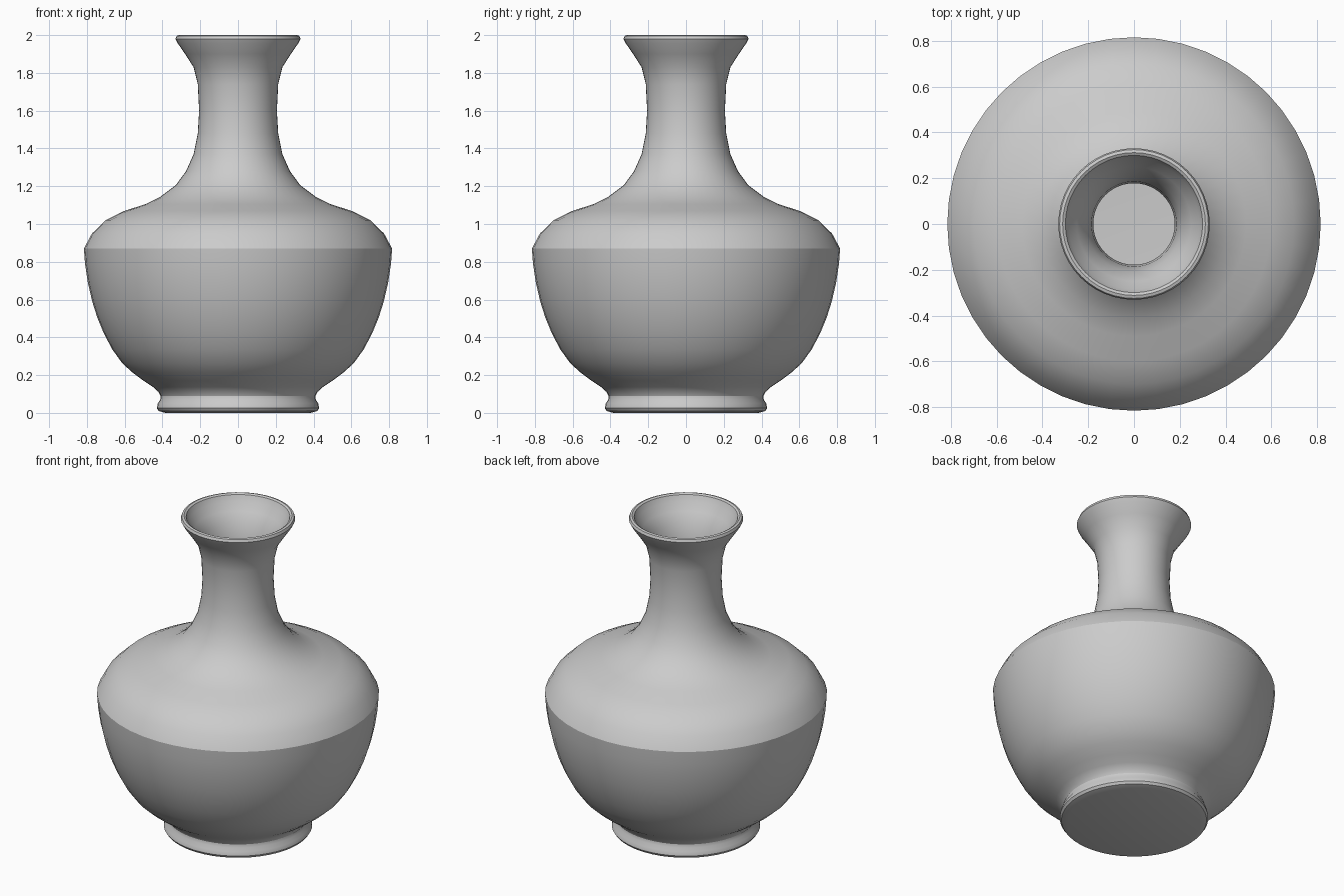
import bpy, bmesh, math

SEGMENTS = 48

# Outer silhouette (radius, height): foot, belly, shoulder, neck, flared lip
outer = [
    (0.0, 0.0), (0.385, 0.0), (0.42, 0.01), (0.43, 0.025), (0.425, 0.05), (0.412, 0.07), (0.41, 0.09),
    (0.42, 0.11), (0.45, 0.137), (0.50, 0.17), (0.56, 0.215), (0.612, 0.262), (0.665, 0.335),
    (0.71, 0.42), (0.745, 0.505), (0.772, 0.59), (0.795, 0.69), (0.81, 0.79), (0.816, 0.87),
    (0.773, 0.95), (0.70, 1.02), (0.60, 1.07), (0.49, 1.105), (0.41, 1.145), (0.33, 1.205),
    (0.275, 1.28), (0.235, 1.37), (0.213, 1.48), (0.206, 1.60), (0.213, 1.74),
    (0.235, 1.83), (0.28, 1.90), (0.318, 1.955), (0.331, 1.98), (0.325, 1.996), (0.312, 2.0),
]
# Inner wall, from the mouth down to the floor
inner = [
    (0.30, 1.993), (0.285, 1.957), (0.25, 1.91), (0.21, 1.845), (0.186, 1.745), (0.178, 1.60),
    (0.185, 1.475), (0.207, 1.36), (0.25, 1.262), (0.31, 1.182), (0.395, 1.118),
    (0.48, 1.077), (0.59, 1.042), (0.685, 0.995), (0.75, 0.93), (0.786, 0.865),
    (0.78, 0.79), (0.742, 0.59), (0.682, 0.43), (0.59, 0.285), (0.48, 0.195),
    (0.40, 0.14), (0.0, 0.12),
]


def lathe(name, profile):
    bm = bmesh.new()
    verts = [bm.verts.new((r, 0, z)) for r, z in profile]
    edges = [bm.edges.new(pair) for pair in zip(verts, verts[1:])]
    bmesh.ops.spin(bm, geom=verts + edges, cent=(0, 0, 0), axis=(0, 0, 1),
                   angle=math.tau, steps=SEGMENTS, use_duplicate=False)
    bmesh.ops.remove_doubles(bm, verts=bm.verts, dist=0.0005)
    bmesh.ops.recalc_face_normals(bm, faces=bm.faces)
    mesh = bpy.data.meshes.new(name)
    bm.to_mesh(mesh)
    bm.free()
    obj = bpy.data.objects.new(name, mesh)
    bpy.context.collection.objects.link(obj)
    bpy.context.view_layer.objects.active = obj
    obj.select_set(True)
    bpy.ops.object.shade_smooth_by_angle(angle=math.radians(29))
    return obj


# Hollow vase turned from one closed profile
lathe("vase", outer + inner)
